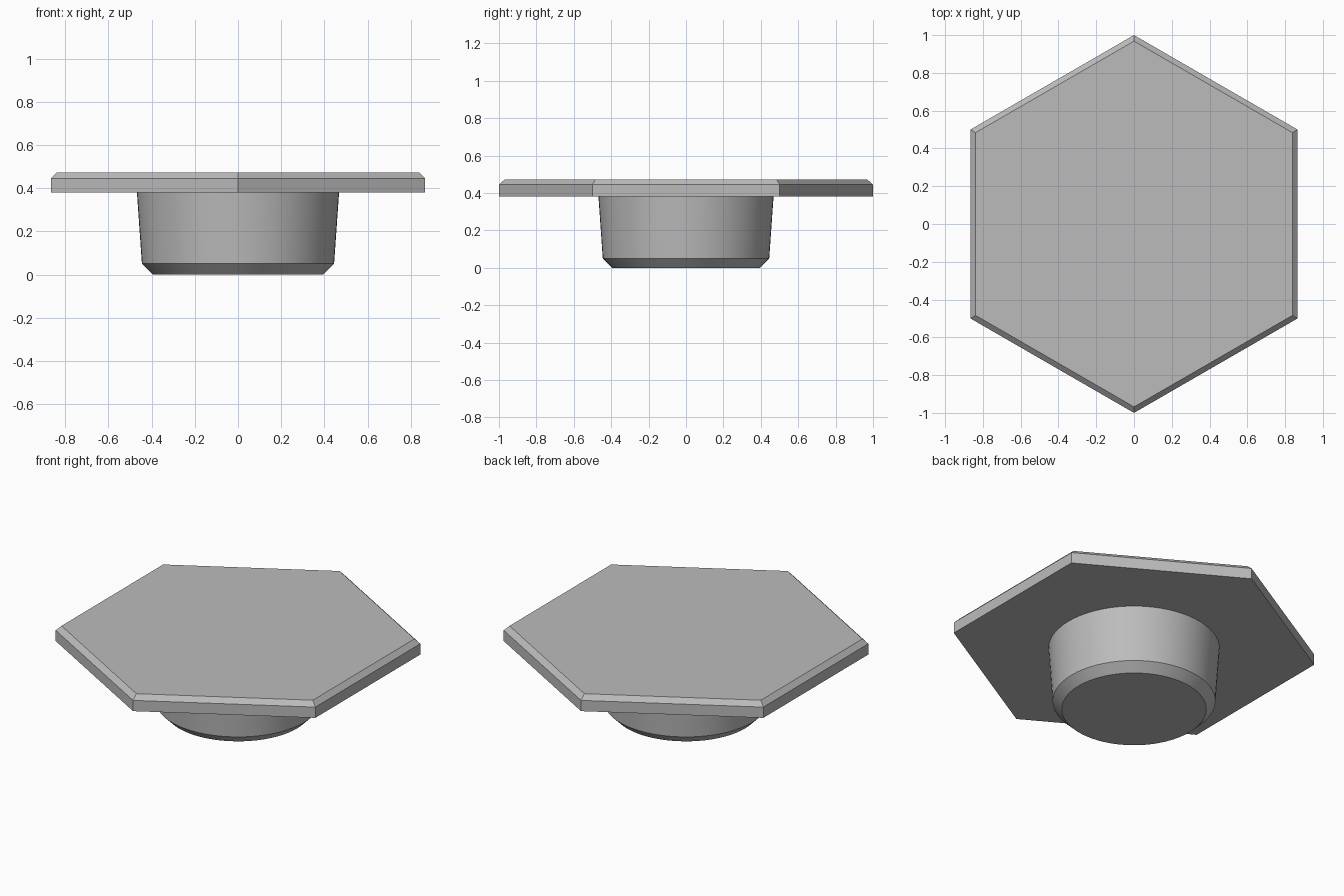
import bpy
import bmesh
import math

cube = bpy.data.objects.get("Cube")
if cube:
    bpy.data.objects.remove(cube, do_unlink=True)

grey = bpy.data.materials.new("plain grey")
grey.use_nodes = True
colour = (0.5, 0.5, 0.5, 1)
grey.diffuse_color = colour
grey.node_tree.nodes["Principled BSDF"].inputs["Base Color"].default_value = colour


def stacked_prism(name, sides, profile, smooth=False):
    """Closed solid through rings of (radius, height), with a corner on the y axis."""
    bm = bmesh.new()
    rings = []
    for radius, z in profile:
        ring = []
        for i in range(sides):
            a = math.pi / 2 + math.tau * i / sides
            ring.append(bm.verts.new((radius * math.cos(a), radius * math.sin(a), z)))
        rings.append(ring)
    bm.faces.new(rings[0][::-1])
    bm.faces.new(rings[-1])
    for low, high in zip(rings, rings[1:]):
        for i in range(sides):
            j = (i + 1) % sides
            bm.faces.new((low[i], low[j], high[j], high[i]))
    mesh = bpy.data.meshes.new(name)
    bm.to_mesh(mesh)
    bm.free()
    mesh.materials.append(grey)
    obj = bpy.data.objects.new(name, mesh)
    bpy.context.collection.objects.link(obj)
    if smooth:
        bpy.ops.object.select_all(action="DESELECT")
        obj.select_set(True)
        bpy.context.view_layer.objects.active = obj
        bpy.ops.object.shade_smooth_by_angle(angle=math.radians(25))
    return obj


# Hexagonal plate with a chamfered top edge
stacked_prism("hexagonal_plate", 6, [(1, 0.38), (1, 0.445), (0.968, 0.473)])

# Tapered round plug with a chamfered foot
stacked_prism("round_plug", 64, [(0.395, 0), (0.445, 0.05), (0.468, 0.38)], smooth=True)
